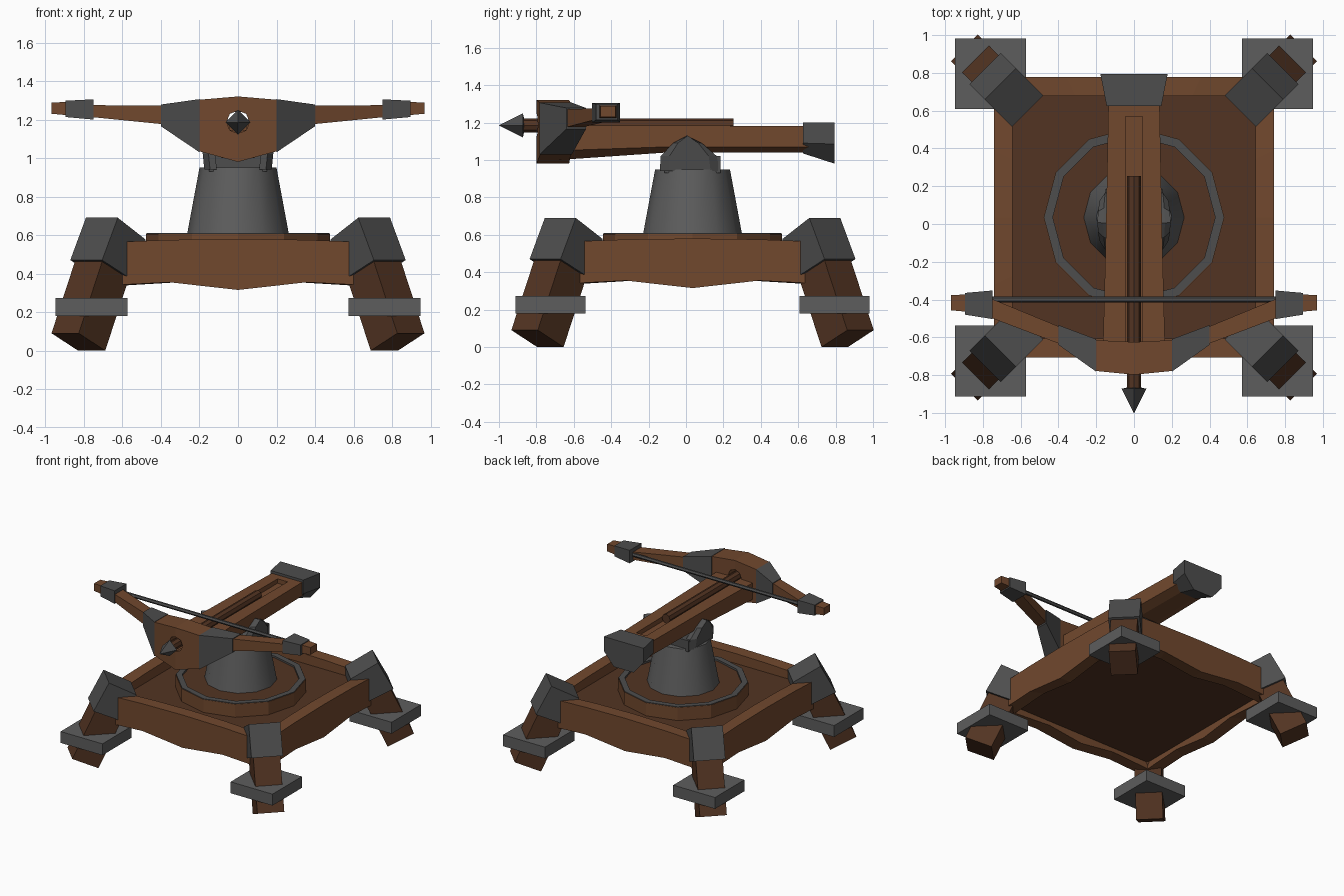
import bpy, bmesh, math
from mathutils import Vector

if "Cube" in bpy.data.objects:
    bpy.data.objects.remove(bpy.data.objects["Cube"])

CY = 0.035  # y centre of the base


def material(name, r, g, b):
    m = bpy.data.materials.new(name)
    m.diffuse_color = (r, g, b, 1)
    m.use_nodes = True
    m.node_tree.nodes["Principled BSDF"].inputs["Base Color"].default_value = m.diffuse_color
    return m


WOOD = material("wood", 0.165, 0.065, 0.027)
DARK = material("dark_wood", 0.085, 0.034, 0.016)
IRON = material("iron", 0.075, 0.075, 0.075)
STEEL = material("light_iron", 0.11, 0.11, 0.11)


def loft(name, rings, mat):
    """Skin a list of equal-length point rings and cap both ends."""
    bm = bmesh.new()
    vs = [[bm.verts.new(p) for p in ring] for ring in rings]
    n = len(rings[0])
    for a, b in zip(vs, vs[1:]):
        for i in range(n):
            j = (i + 1) % n
            bm.faces.new((a[i], a[j], b[j], b[i]))
    bm.faces.new(vs[0])
    bm.faces.new(vs[-1])
    bmesh.ops.recalc_face_normals(bm, faces=bm.faces)
    me = bpy.data.meshes.new(name)
    bm.to_mesh(me)
    bm.free()
    ob = bpy.data.objects.new(name, me)
    bpy.context.collection.objects.link(ob)
    if mat:
        me.materials.append(mat)
    return ob


def box(name, x0, x1, y0, y1, z0, z1, mat):
    return loft(name, [[(x0, y0, z), (x1, y0, z), (x1, y1, z), (x0, y1, z)] for z in (z0, z1)], mat)


def lathe(name, profile, sides, mat, cy=CY):
    return loft(name, [[(r * math.cos(k * math.tau / sides), cy + r * math.sin(k * math.tau / sides), z)
                        for k in range(sides)] for r, z in profile], mat)


def rod(name, profile, sides, mat, z, axis="Y", at=0, turn=0):
    """Round part along x or y; profile is (radius, position)."""
    rings = []
    for r, t in profile:
        ring = []
        for k in range(sides):
            a = turn + k * math.tau / sides
            u, w = at + r * math.cos(a), z + r * math.sin(a)
            ring.append((u, t, w) if axis == "Y" else (t, u, w))
        rings.append(ring)
    return loft(name, rings, mat)


def cut(ob, cutter):
    cutter.hide_render = True
    cutter.display_type = "WIRE"
    m = ob.modifiers.new("cut", "BOOLEAN")
    m.object = cutter
    m.solver = "EXACT"


# platform floor and four wavy rails
box("platform_floor", -0.67, 0.67, CY - 0.67, CY + 0.67, 0.39, 0.50, DARK)
rail = [(-1, .56, .335), (-.48, .575, .355), (0, .58, .315), (.48, .575, .355), (1, .56, .335)]
for q, side in enumerate(("front", "right", "back", "left")):
    c, s = math.cos(q * math.pi / 2), math.sin(q * math.pi / 2)
    rings = []
    for t, zt, zb in rail:
        ring = []
        for d, z in ((.742, zb), (.742, zt), (.642, zt), (.642, zb)):
            x, y = t * d, -d  # mitred corners
            ring.append((c * x - s * y, CY + s * x + c * y, z))
        rings.append(ring)
    loft(side + "_rail", rings, WOOD)

# turntable with an iron ring, and the pedestal
lathe("turntable", [(.478, .48), (.478, .605), (.44, .605), (.44, .59)], 12, WOOD)
lathe("turntable_top", [(.43, .55), (.43, .595)], 12, DARK)
lathe("turntable_ring", [(.475, .57), (.475, .61), (.43, .61), (.43, .59)], 12, IRON)
ped = lathe("pedestal", [(.267, .59), (.2, .95)], 12, STEEL)
bpy.context.view_layer.objects.active = ped
ped.select_set(True)
bpy.ops.object.shade_smooth_by_angle(angle=math.radians(40))

# yoke: a block with two cheek plates
box("yoke_block", -.15, .15, CY - .15, CY + .15, .93, 1.02, IRON)
cheek = [(-.16, .94), (-.155, 1.02), (-.09, 1.09), (-.015, 1.13), (.065, 1.09), (.145, 1.02), (.16, .94)]
for sx, side in ((-1, "left"), (1, "right")):
    rings = [[(sx * (x + max(0, z - .94) * .1), .02 + k * (y + .0), z) for y, z in cheek]
             for x, k in ((.11, 1), (.145, 1), (.175, .7))]
    loft(side + "_yoke_cheek", rings, IRON)


# stock with groove, and the butt cap
def stock_ring(y, w, top, mid, bot):
    half = [(w, top), (w, mid), (w * .5, bot)]
    return [(x, y, z) for x, z in half] + [(-x, y, z) for x, z in reversed(half)]


stock = loft("stock", [stock_ring(-.68, .165, 1.185, 1.05, 1.0), stock_ring(-.1, .15, 1.185, 1.07, 1.04),
                       stock_ring(.66, .135, 1.18, 1.07, 1.04)], WOOD)
cut(stock, box("groove_cutter", -.045, .045, -.9, .57, 1.145, 1.3, DARK))
loft("butt_cap", [stock_ring(.625, .145, 1.2, 1.09, 1.035), stock_ring(.795, .178, 1.2, 1.085, .98)], IRON)


# bow: section is (x, front y, back y, bottom z, top z)
def bow(name, sections, mat, sx=1):
    return loft(name, [[(sx * x, f, b0), (sx * x, f, t), (sx * x, b, t), (sx * x, b, b0)]
                       for x, f, b, b0, t in sections], mat)


MID = (.2, -.778, -.615, 1.035, 1.303)
centre = bow("bow_centre", [(-.2,) + MID[1:], (0, -.798, -.625, .98, 1.32), MID], WOOD)
cut(centre, rod("bolt_hole_cutter", [(.06, -.95), (.06, -.5)], 8, DARK, 1.187))
for sx, side in ((-1, "left"), (1, "right")):
    bow(side + "_bow_band", [(.2, -.782, -.61, 1.03, 1.306), (.4, -.64, -.535, 1.165, 1.278)], IRON, sx)
    bow(side + "_limb", [(.38, -.64, -.55, 1.175, 1.272), (.78, -.488, -.385, 1.215, 1.275)], WOOD, sx)
    bow(side + "_limb_band", [(.75, -.503, -.352, 1.2, 1.305), (.895, -.48, -.365, 1.213, 1.298)], IRON, sx)
    bow(side + "_limb_tip", [(.88, -.465, -.372, 1.222, 1.292), (.968, -.457, -.377, 1.23, 1.288)], WOOD, sx)
rod("bowstring", [(.015, -.78), (.015, .78)], 6, IRON, 1.252, "X", -.4)

# bolt
rod("bolt_shaft", [(.037, -.89), (.037, .255)], 8, DARK, 1.185)
rod("bolt_head", [(.01, -.86), (.065, -.872), (.001, -1.0)], 4, IRON, 1.185)

# four splayed legs: profiles are (diagonal distance, z)
LEG = [(1.27, .09), (1.075, 0), (.865, .455), (1.06, .545)]
CAP = [(1.115, .47), (1.0, .69), (.796, .577), (.80, .44), (.93, .385)]
for sx, a in ((-1, "left"), (1, "right")):
    for sy, b in ((-1, "front"), (1, "back")):
        d = Vector((sx, sy, 0)).normalized()
        p = Vector((-d.y, d.x, 0))
        for part, prof, w, mat in (("leg", LEG, .1, DARK), ("leg_cap", CAP, .117, IRON)):
            loft(f"{b}_{a}_{part}", [[Vector((0, CY, z)) + d * r + p * k for r, z in prof]
                                     for k in (-w, w)], mat)
        x, y = sx * .76, CY + sy * .76
        box(f"{b}_{a}_leg_collar", x - .187, x + .187, y - .187, y + .187, .18, .272, STEEL)
